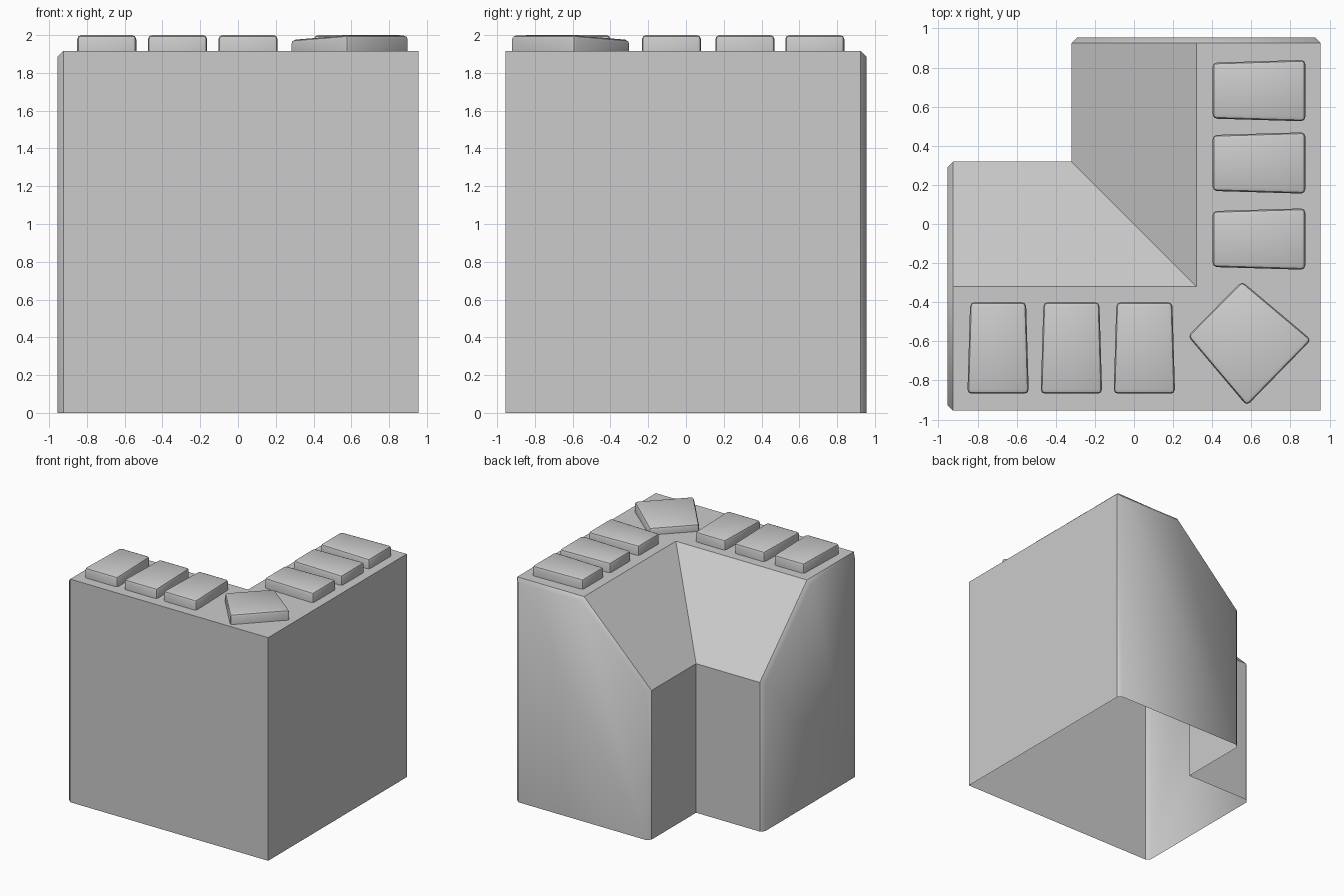
import bpy, bmesh
from mathutils import Vector

if "Cube" in bpy.data.objects:
    bpy.data.objects.remove(bpy.data.objects["Cube"])

E, I = 0.955, 0.32          # outer half size, inner edge of the wall
TOP, LOW = 1.915, 1.28      # plateau and foot of the slopes


def to_object(bm, name):
    mesh = bpy.data.meshes.new(name)
    bm.to_mesh(mesh)
    bm.free()
    ob = bpy.data.objects.new(name, mesh)
    bpy.context.collection.objects.link(ob)
    return ob


# L-shaped wall shell, open underneath, with 45 degree inner slopes
bm = bmesh.new()
plan = [(-E, -E), (E, -E), (E, E), (-I, E), (-I, I), (-E, I)]
heights = [TOP, TOP, TOP, LOW, LOW, LOW]
b = [bm.verts.new((x, y, 0)) for x, y in plan]
t = [bm.verts.new((x, y, z)) for (x, y), z in zip(plan, heights)]
g, h, k = [bm.verts.new((x, y, TOP)) for x, y in ((I, E), (I, -I), (-E, -I))]
for i in (0, 1, 3, 4):
    bm.faces.new((b[i], b[i + 1], t[i + 1], t[i]))
ends = [bm.faces.new((b[2], b[3], t[3], g, t[2])),
        bm.faces.new((b[5], b[0], t[0], k, t[5]))]
bm.faces.new((t[3], t[4], h, g))
bm.faces.new((t[4], t[5], k, h))
bm.faces.new((t[0], t[1], t[2], g, h, k))
bm.normal_update()

# chamfer around both end faces
edges = [e for f in ends for e in f.edges if not e.is_boundary]
bmesh.ops.bevel(bm, geom=edges, offset=0.03, offset_type='OFFSET',
                segments=1, profile=0.5, affect='EDGES')
bm.normal_update()
for f in bm.faces:
    f.smooth = True
soft = {f for f in bm.faces
        if all(v.co.x < -E + 0.04 for v in f.verts)
        or all(v.co.y > E - 0.04 for v in f.verts)}
for e in bm.edges:
    e.smooth = all(f in soft for f in e.link_faces)
to_object(bm, "corner_wall")


# raised stones with rounded tops and corners
def stone(name, corners, tops):
    bm = bmesh.new()
    lo = [bm.verts.new((x, y, TOP)) for x, y in corners]
    hi = [bm.verts.new((x, y, z)) for (x, y), z in zip(corners, tops)]
    for i in range(4):
        j = (i + 1) % 4
        bm.faces.new((lo[i], lo[j], hi[j], hi[i]))
    bm.faces.new(hi)
    bm.normal_update()
    bmesh.ops.bevel(bm, geom=[e for e in bm.edges if not e.is_boundary],
                    offset=0.022, offset_type='OFFSET', segments=2,
                    profile=0.5, affect='EDGES')
    for f in bm.faces:
        f.smooth = True
    ob = to_object(bm, name)
    bpy.context.view_layer.objects.active = ob
    ob.select_set(True)
    bpy.ops.object.shade_smooth_by_angle()
    ob.select_set(False)


# tapered stones: three along the front arm, three along the right arm
w, n = 0.157, 0.143         # half widths at outer and inner side
for i, c in enumerate((-0.695, -0.32, 0.053)):
    stone(f"front_stone_{i + 1}",
          [(c - w, -0.868), (c + w, -0.868), (c + n, -0.4), (c - n, -0.4)],
          [2.0] * 4)
for i, c in enumerate((-0.077, 0.312, 0.682)):
    stone(f"right_stone_{i + 1}",
          [(0.876, c - w), (0.876, c + w), (0.402, c + n), (0.402, c - n)],
          [2.0] * 4)

# turned corner stone, tilted slightly inwards
stone("corner_stone",
      [(0.275, -0.573), (0.577, -0.93), (0.907, -0.592), (0.552, -0.293)],
      [1.975, 2.0, 2.0, 1.975])
